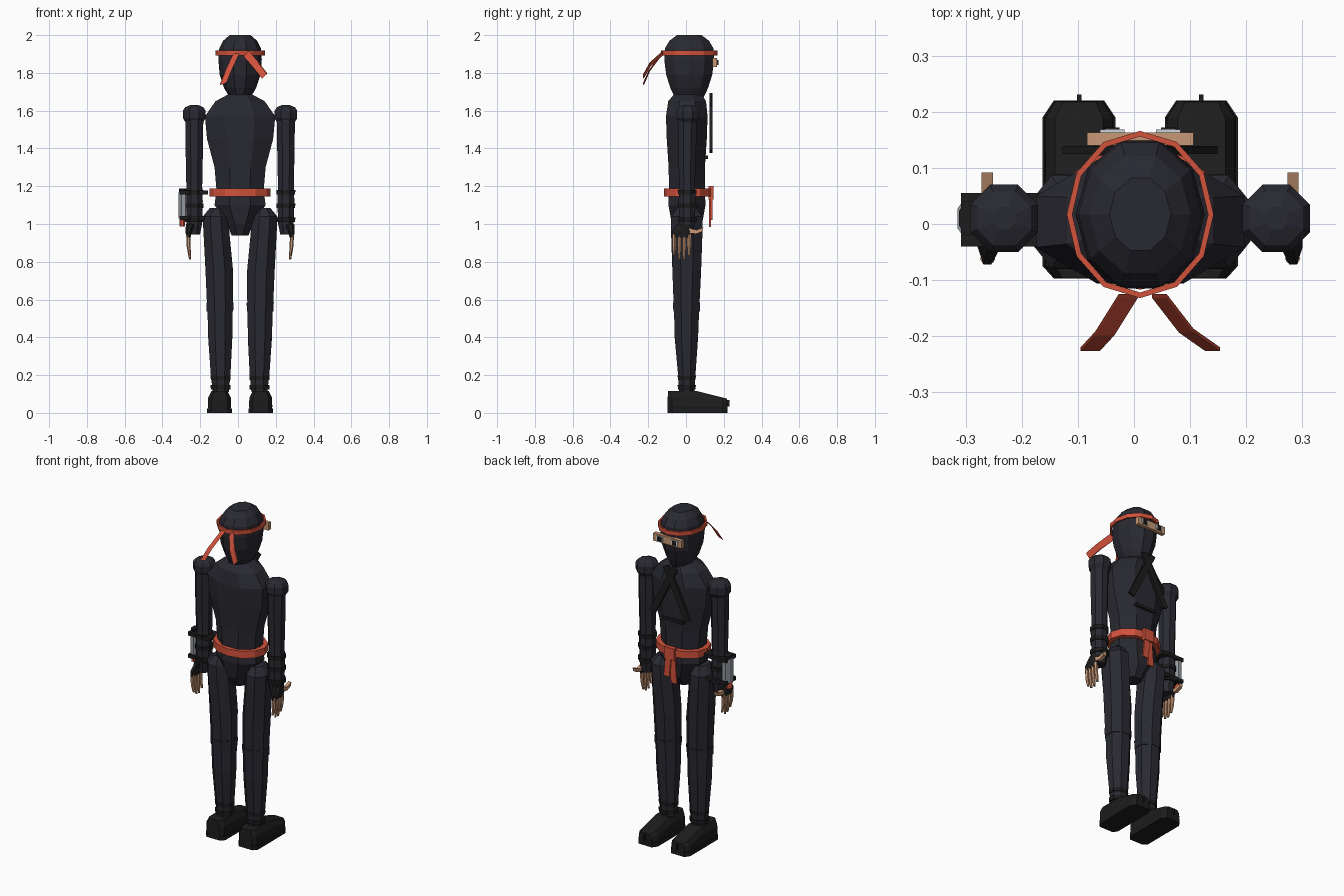
import bpy, math
from mathutils import Vector

cube = bpy.data.objects.get("Cube")
if cube:
    bpy.data.objects.remove(cube)

CX = 0.011  # body centre line


def material(name, r, g, b):
    m = bpy.data.materials.new(name)
    m.use_nodes = True
    m.diffuse_color = (r, g, b, 1)
    bsdf = m.node_tree.nodes["Principled BSDF"]
    bsdf.inputs["Base Color"].default_value = (r, g, b, 1)
    bsdf.inputs["Roughness"].default_value = 0.8
    return m


CLOTH = material("dark_cloth", 0.022, 0.022, 0.031)
BLACK = material("black_leather", 0.012, 0.012, 0.012)
RED = material("red_cloth", 0.65, 0.085, 0.045)
SKIN = material("skin", 0.58, 0.31, 0.18)
STEEL = material("grey_metal", 0.29, 0.32, 0.35)
WHITE = material("eye_white", 0.6, 0.65, 0.7)


def mesh(name, verts, faces, mat):
    me = bpy.data.meshes.new(name)
    me.from_pydata([tuple(v) for v in verts], [], faces)
    me.materials.append(mat)
    ob = bpy.data.objects.new(name, me)
    bpy.context.collection.objects.link(ob)
    return ob


def stitch(loops, n, closed=False):
    """Quads between successive rings of n vertices."""
    pairs = loops if closed else loops - 1
    return [(a * n + i, a * n + (i + 1) % n,
             (a + 1) % loops * n + (i + 1) % n, (a + 1) % loops * n + i)
            for a in range(pairs) for i in range(n)]


def loft(name, rings, mat, sides=8, turn=0.0, grow=1.0):
    """Stack of polygons; each ring is z, x, y, x radius, y radius."""
    verts = []
    for z, x, y, rx, ry in rings:
        for i in range(sides):
            a = turn + math.tau * i / sides
            verts.append((x + rx * grow * math.cos(a), y + ry * grow * math.sin(a), z))
    n = len(rings)
    caps = [tuple(reversed(range(sides))), tuple(range((n - 1) * sides, n * sides))]
    return mesh(name, verts, stitch(n, sides) + caps, mat)


def octo(name, rings, mat):
    """Eight-sided loft with flat front, back and sides."""
    return loft(name, rings, mat, 8, math.pi / 8, 1 / math.cos(math.pi / 8))


def band(name, x, y, rx, ry, z0, z1, thick, mat, sides=12):
    """Hollow polygonal ring."""
    verts = []
    for z, t in ((z0, 0), (z1, 0), (z1, thick), (z0, thick)):
        for i in range(sides):
            a = math.tau * i / sides
            verts.append((x + (rx - t) * math.cos(a), y + (ry - t) * math.sin(a), z))
    return mesh(name, verts, stitch(4, sides, True), mat)


def box(name, x, y, z, mat):
    """Block from (min, max) pairs."""
    verts = [(x[i], y[j], z[k]) for k in (0, 1) for i, j in ((0, 0), (1, 0), (1, 1), (0, 1))]
    return mesh(name, verts, stitch(2, 4) + [(3, 2, 1, 0), (4, 5, 6, 7)], mat)


def ribbon(name, path, across, thick, mat):
    """Flat strip following a path."""
    across, thick = Vector(across) / 2, Vector(thick) / 2
    verts = []
    for p in path:
        p = Vector(p)
        verts += [p - across - thick, p + across - thick, p + across + thick, p - across + thick]
    n = len(path)
    end = (n - 1) * 4
    return mesh(name, verts, stitch(n, 4) + [(3, 2, 1, 0), (end, end + 1, end + 2, end + 3)], mat)


# Hooded head
head = [(1.67, .055, .08), (1.72, .085, .105), (1.79, .108, .128), (1.87, .115, .139),
        (1.93, .11, .135), (1.97, .09, .11), (2.0, .055, .068)]
loft("head", [(z, CX, .017, rx, ry) for z, rx, ry in head], CLOTH, 10)

# Headband and its two loose tails
band("headband", CX, .017, .131, .149, 1.893, 1.918, .01, RED)
ribbon("headband_tail_right", [(-.01, -.128, 1.9), (-.052, -.195, 1.81), (-.078, -.223, 1.745)],
       (.034, 0, .012), (0, .007, .007), RED)
ribbon("headband_tail_left", [(.045, -.128, 1.9), (.093, -.19, 1.845), (.14, -.223, 1.785)],
       (.026, 0, .024), (0, .007, .007), RED)

# Eye opening with eyes
box("face_plate", (CX - .095, CX + .095), (.14, .163), (1.832, 1.878), SKIN)
for s, side in ((-1, "right"), (1, "left")):
    x = CX + s * .05
    box("eye_" + side, (x - .022, x + .022), (.16, .168), (1.842, 1.87), WHITE)
    box("pupil_" + side, (x - .013, x + .013), (.165, .172), (1.842, 1.868), BLACK)

# Torso and pelvis
torso = [(.94, 0, .045, .045), (1.0, .005, .07, .08), (1.1, .005, .135, .098),
         (1.18, .005, .125, .095), (1.3, .004, .135, .096), (1.45, .004, .175, .106),
         (1.57, .004, .186, .11), (1.65, .006, .13, .1), (1.685, .01, .065, .075)]
octo("torso", [(z, CX, y, rx, ry) for z, y, rx, ry in torso], CLOTH)

# Chest straps
for s, side in ((-1, "right"), (1, "left")):
    ribbon("chest_strap_" + side, [(CX - s * .03, .132, 1.685), (CX + s * .12, .132, 1.385)],
           (.036, 0, s * .016), (0, .014, 0), BLACK)
box("chest_bar", (CX - .07, CX + .07), (.09, .116), (1.345, 1.362), BLACK)

# Belt with knot and hanging ends
band("belt", CX, .01, .162, .127, 1.145, 1.188, .03, RED)
box("belt_knot", (CX - .033, CX + .033), (.12, .146), (1.13, 1.2), RED)
for s, end in ((-1, .985), (1, 1.02)):
    ribbon("belt_end", [(CX + s * .01, .132 + s * .004, 1.15), (CX + s * .022, .132 + s * .004, end)],
           (.038, 0, 0), (0, .01, 0), RED)

# Shoe outline, right side from heel to toe
outline = [(.045, -.097), (.065, -.075), (.065, .06), (.065, .19), (.045, .22)]


def shoe(name, x, layers, mat):
    """Layers of (scale, base, height share); height falls towards the toe."""
    pts = outline + [(-px, py) for px, py in reversed(outline)]
    n = len(pts)
    verts = []
    for scale, base, share in layers:
        for px, py in pts:
            height = .085 - max(0, py - .06) * .25
            verts.append((x + px * scale, py * (.97 + .03 * scale), base + share * height))
    top = (len(layers) - 1) * n
    faces = stitch(len(layers), n)
    for i in range(n // 2 - 1):
        quad = (i, i + 1, n - 2 - i, n - 1 - i)
        faces += [tuple(reversed(quad)), tuple(top + k for k in quad)]
    return mesh(name, verts, faces, mat)


leg = [(.11, .102, .004, .042, .04), (.2, .103, .004, .052, .046), (.4, .105, .002, .064, .062),
       (.53, .106, .003, .066, .066), (.59, .107, .003, .069, .069), (.75, .11, .004, .073, .076),
       (.98, .127, .004, .068, .084), (1.04, .13, .004, .067, .083), (1.085, .125, .004, .035, .05)]
arm = [(.945, .03, .032), (1.0, .041, .04), (1.12, .045, .045), (1.2, .042, .042),
       (1.25, .043, .043), (1.4, .046, .048), (1.57, .048, .05)]

for s, side in ((-1, "right"), (1, "left")):
    # Leg, knee band, ankle wraps and shoe
    octo("leg_" + side, [(z, CX + s * x, y, rx, ry) for z, x, y, rx, ry in leg], CLOTH)
    knee = CX + s * .1065
    octo("knee_band_" + side, [(.537, knee, .003, .07, .07), (.585, knee, .003, .072, .072)], CLOTH)
    for z in (.125, .175):
        octo("ankle_wrap_" + side, [(z, CX + s * .103, .004, .052, .047),
                                    (z + .022, CX + s * .103, .004, .053, .048)], BLACK)
    fx = CX + s * .109
    shoe("shoe_sole_" + side, fx, [(1, 0, 0), (1, .024, 0)], BLACK)
    shoe("shoe_upper_" + side, fx, [(.9, .022, 0), (.95, .032, 0), (.92, .03, .6), (.66, .03, 1)], BLACK)
    box("toe_seam_" + side, (fx - .004, fx + .004), (.2, .231), (.035, .068), BLACK)

    # Shoulder and sleeve
    ax = CX + s * .2425
    ball = [(1.535, .045), (1.56, .06), (1.6, .06), (1.618, .048), (1.63, .02)]
    octo("shoulder_" + side, [(z, ax, .01, r, r) for z, r in ball], CLOTH)
    octo("arm_" + side, [(z, ax, .006, rx, ry) for z, rx, ry in arm], CLOTH)
    for z in (1.01, 1.085, 1.155):
        octo("wrist_wrap_" + side, [(z, ax, .006, .049, .049), (z + .024, ax, .006, .05, .05)], BLACK)

    # Glove, fingers and thumb
    hx = ax + s * .03
    octo("glove_" + side, [(.928, hx, -.022, .011, .05), (.96, hx, -.02, .017, .052),
                           (1.0, hx - s * .01, -.008, .024, .038)], BLACK)
    for i, tip in enumerate((.835, .815, .812, .83)):
        y = -.062 + i * .026
        loft("finger_" + side, [(tip, hx - s * .008, y, .006, .007), (.88, hx, y, .01, .011),
                                (.945, hx + s * .002, y, .011, .011)], SKIN, 6)
    ribbon("thumb_" + side, [(hx, .015, .965), (hx, .055, .958), (hx, .09, .972)],
           (.02, 0, 0), (0, .004, .022), SKIN)

# Wrist device on the outer side of one forearm
gx = -.3
octo("device_body", [(z, gx + .012, .01, .027, .04) for z in (1.03, 1.17)], STEEL)
for z in (1.02, 1.155):
    box("device_clamp", (gx - .008, -.16), (-.04, .055), (z, z + .022), BLACK)
octo("device_cap", [(z, gx + .006, .01, .018, .03) for z in (1.17, 1.188)], BLACK)
octo("device_tip", [(z, gx + .004, .01, .015, .022) for z in (.988, 1.03)], RED)
